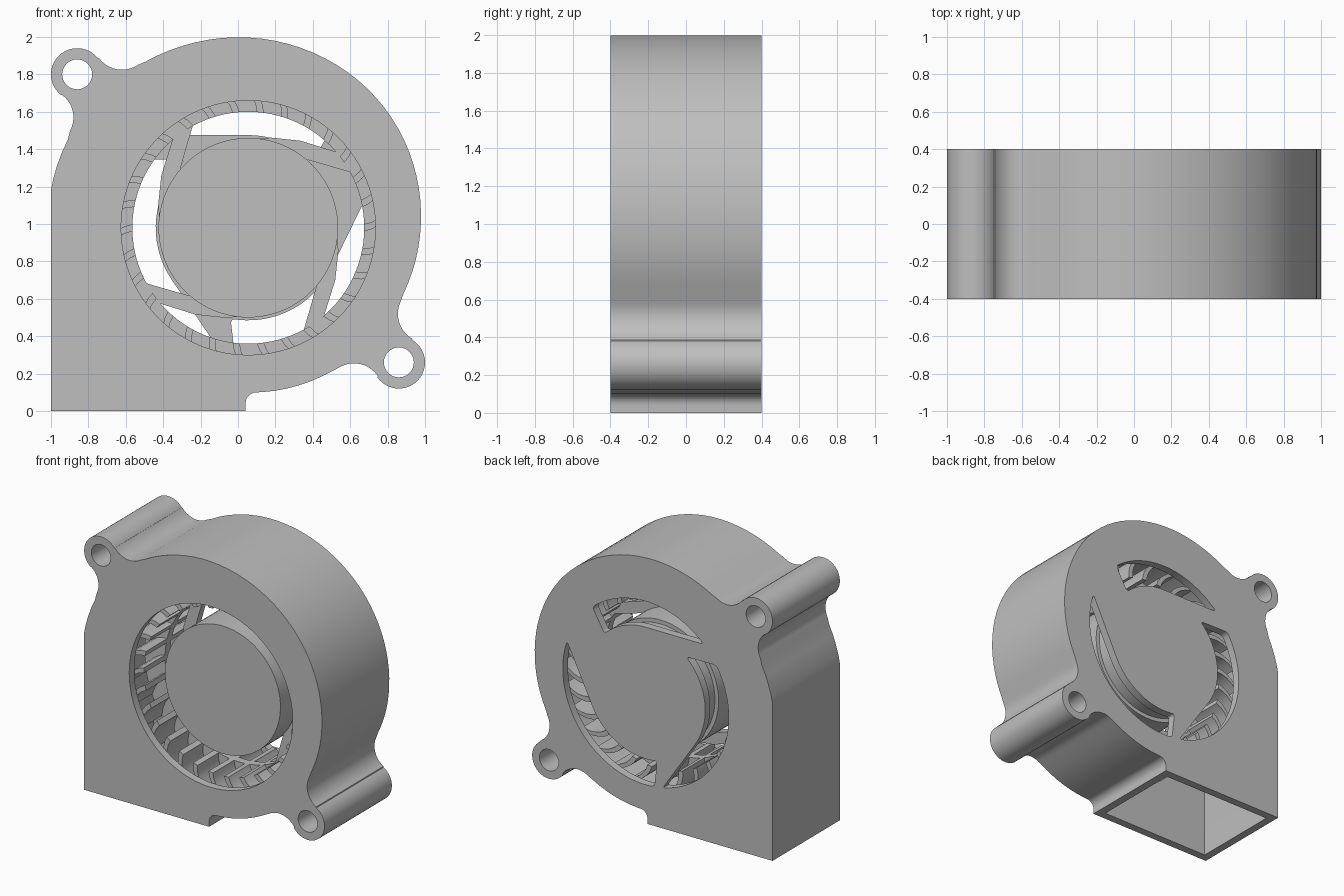
import bpy, bmesh, math
from mathutils import Vector

cube = bpy.data.objects.get("Cube")
if cube:
    bpy.data.objects.remove(cube, do_unlink=True)

CX, CZ = 0.055, 0.98          # fan axis
DEPTH, WALL = 0.4, 0.06       # half depth and wall thickness

grey = bpy.data.materials.new("grey plastic")
grey.use_nodes = True
grey.diffuse_color = (0.52, 0.52, 0.52, 1)
grey.node_tree.nodes["Principled BSDF"].inputs["Base Color"].default_value = (0.52, 0.52, 0.52, 1)


def finish(name, bm):
    bmesh.ops.recalc_face_normals(bm, faces=bm.faces[:])
    mesh = bpy.data.meshes.new(name)
    bm.to_mesh(mesh)
    bm.free()
    mesh.materials.append(grey)
    obj = bpy.data.objects.new(name, mesh)
    bpy.context.collection.objects.link(obj)
    return obj


def add_prism(bm, loop, y0, y1):
    """Extrude a closed x-z loop from y0 to y1."""
    face = bm.faces.new([bm.verts.new((x, y0, z)) for x, z in loop])
    moved = bmesh.ops.extrude_face_region(bm, geom=[face])["geom"]
    for v in moved:
        if isinstance(v, bmesh.types.BMVert):
            v.co.y = y1


def prism(name, loop, y0, y1):
    bm = bmesh.new()
    add_prism(bm, loop, y0, y1)
    return finish(name, bm)


def arc(cx, cz, r, a0, a1, n=10):
    angles = [math.radians(a0 + (a1 - a0) * i / n) for i in range(n + 1)]
    return [(cx + r * math.cos(a), cz + r * math.sin(a)) for a in angles]


def circle(cx, cz, r, n=48):
    return arc(cx, cz, r, 0, 360, n)[:-1]


def select_only(obj):
    bpy.ops.object.select_all(action="DESELECT")
    obj.select_set(True)
    bpy.context.view_layer.objects.active = obj


def cut(obj, cutter):
    select_only(obj)
    mod = obj.modifiers.new("cut", "BOOLEAN")
    mod.operation, mod.solver, mod.object = "DIFFERENCE", "EXACT", cutter
    bpy.ops.object.modifier_apply(modifier=mod.name)
    bpy.data.objects.remove(cutter, do_unlink=True)


# Scroll: radius grows with the angle around the fan axis
KNOTS = [(-95, .88), (-50, .89), (-24, .90), (4, .925), (45, .975),
         (93, 1.02), (125, 1.047), (151, 1.075), (170, 1.075)]


def scroll_radius(a):
    for (a0, r0), (a1, r1) in zip(KNOTS, KNOTS[1:]):
        if a <= a1:
            return r0 + (r1 - r0) * (a - a0) / (a1 - a0)
    return KNOTS[-1][1]


def scroll(a0, a1, inset=0.0):
    n = max(2, round((a1 - a0) / 4))
    pts = []
    for i in range(n + 1):
        a = a0 + (a1 - a0) * i / n
        # average neighbours to soften the knots
        r = sum(scroll_radius(min(max(a + d, -95), 170)) for d in (-8, -4, 0, 4, 8)) / 5 - inset
        pts.append((CX + r * math.cos(math.radians(a)), CZ + r * math.sin(math.radians(a))))
    return pts


# Housing outline with two mounting lugs
LUGS = [(0.86, 0.26), (-0.86, 1.80)]
outline = [(0.04, 0), (0.04, 0.04)]
outline += arc(0.10, 0.04, 0.06, 180, 90, 6)[1:]
outline += scroll(-85, -60)
outline += arc(0.62, 0.10, 0.155, 123, 34)
outline += arc(*LUGS[0], 0.14, 214, 419, 24)
outline += arc(1.01, 0.52, 0.155, 239, 154)
outline += scroll(-23, 122)
outline += arc(-0.62, 1.98, 0.155, -56, -143)
outline += arc(*LUGS[1], 0.14, 37, 233, 24)
outline += arc(-1.03, 1.57, 0.15, 53, -28)
outline += scroll(154, 166)
outline += [(-1, 1.18), (-1, 0)]
housing = prism("housing", outline, -DEPTH, DEPTH)

# Inner chamber, open at the bottom outlet
cavity = [(0.04 - WALL, -0.1), (0.04 - WALL, 0.16)]
cavity += scroll(-87, 164, WALL)
cavity += [(WALL - 1, 1.16), (WALL - 1, -0.1)]
cut(housing, prism("chamber_cutter", cavity, WALL - DEPTH, DEPTH - WALL))

# Front intake and lug holes
cut(housing, prism("intake_cutter", circle(CX, CZ, 0.68, 96), -0.5, -0.2))
for x, z in LUGS:
    cut(housing, prism("lug_hole_cutter", circle(x, z, 0.08, 32), -0.5, 0.5))

# Back vents: wide end, outer arc to a tip, straight run tangent to the inner arc
R_IN, R_OUT = 0.495, 0.69
for wide_out, wide_in, tangent in [(50, 46, 90), (148, 133, 214), (-96, -101, -26)]:
    tip = tangent + math.degrees(math.acos(R_IN / R_OUT))
    loop = arc(CX, CZ, R_OUT, wide_out, tip, 24) + arc(CX, CZ, R_IN, tangent, wide_in, 16)
    bm = bmesh.new()
    add_prism(bm, loop, 0.25, 0.5)
    bmesh.ops.recalc_face_normals(bm, faces=bm.faces[:])
    corners = [e for e in bm.edges
               if abs(e.verts[0].co.y - e.verts[1].co.y) > 0.1 and e.calc_face_angle(0) > 0.6]
    bmesh.ops.bevel(bm, geom=corners, offset=0.025, segments=4, profile=0.5, affect="EDGES")
    cut(housing, finish("vent_cutter", bm))

# Impeller hub and the motor base behind it
hub = prism("impeller_hub", circle(CX, CZ, 0.48, 96), -0.26, 0.22)
base = prism("motor_base", circle(CX, CZ, 0.45, 64), 0.22, 0.35)

# Impeller ring
RING = (-0.06, 0.0)
bm = bmesh.new()
corners = [bm.verts.new((CX + r, y, CZ)) for r, y in
           [(0.62, RING[0]), (0.79, RING[0]), (0.79, RING[1]), (0.62, RING[1])]]
edges = [bm.edges.new((corners[i], corners[(i + 1) % 4])) for i in range(4)]
bmesh.ops.spin(bm, geom=corners + edges, cent=(CX, 0, CZ), axis=(0, 1, 0),
               angle=math.tau, steps=96, use_merge=False)
bmesh.ops.remove_doubles(bm, verts=bm.verts[:], dist=0.0005)
ring = finish("impeller_ring", bm)

# Four tangential spokes from hub to ring
bm = bmesh.new()
spoke = [(0, .47), (.12, .482), (.28, .465), (.52, .39), (.57, .29), (.31, .365), (.1, .42)]
for k in range(4):
    c, s = round(math.cos(k * math.pi / 2)), round(math.sin(k * math.pi / 2))
    add_prism(bm, [(CX + x * c - z * s, CZ + x * s + z * c) for x, z in spoke], *RING)
spokes = finish("impeller_spokes", bm)

# Curved blades around the ring
bm = bmesh.new()
BLADES = 30
for k in range(BLADES):
    sides = [[], []]
    for i in range(5):
        t = i / 4
        r = 0.62 + 0.165 * t
        a = math.tau * k / BLADES + 0.04 * t + 0.12 * t * t
        for side, off in zip(sides, (-0.019, 0.019)):
            b = a + off / r
            side.append((CX + r * math.cos(b), CZ + r * math.sin(b)))
    add_prism(bm, sides[0] + sides[1][::-1], -0.31, 0.26)
blades = finish("impeller_blades", bm)

# Smooth curved walls, keep hard edges
for obj in (housing, hub, base, ring, spokes, blades):
    select_only(obj)
    bpy.ops.object.shade_smooth_by_angle(angle=math.radians(30))
